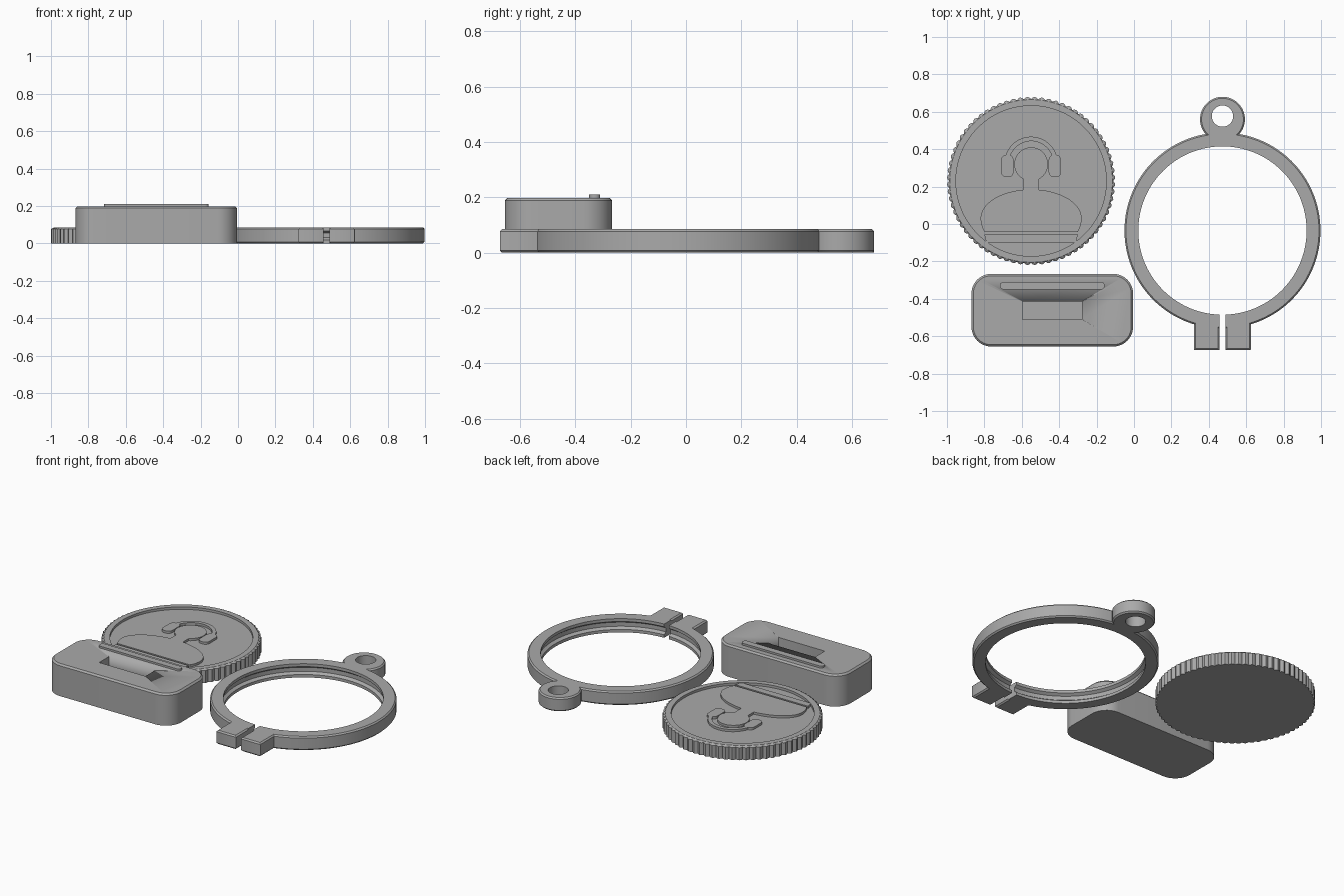
import bpy, bmesh
from math import sin, cos, pi, asin, sqrt, radians

if "Cube" in bpy.data.objects:
    bpy.data.objects.remove(bpy.data.objects["Cube"])

grey = bpy.data.materials.new("plain grey")
grey.use_nodes = True
grey.diffuse_color = (0.4, 0.4, 0.4, 1)
grey.node_tree.nodes["Principled BSDF"].inputs["Base Color"].default_value = (0.4, 0.4, 0.4, 1)


def loft(name, loops, ring=False, closed=True):
    """Skin a list of equal-length point loops; cap the ends unless they join up."""
    bm = bmesh.new()
    rows = [[bm.verts.new(p) for p in loop] for loop in loops]
    n = len(rows[0])
    pairs = list(zip(rows, rows[1:])) + ([(rows[-1], rows[0])] if ring else [])
    for a, b in pairs:
        for i in range(n if closed else n - 1):
            j = (i + 1) % n
            bm.faces.new((a[i], a[j], b[j], b[i]))
    if not ring:
        bm.faces.new(rows[0])
        bm.faces.new(rows[-1])
    if not closed:
        bm.faces.new([r[0] for r in rows])
        bm.faces.new([r[-1] for r in rows])
    bmesh.ops.recalc_face_normals(bm, faces=bm.faces)
    mesh = bpy.data.meshes.new(name)
    bm.to_mesh(mesh)
    bm.free()
    mesh.materials.append(grey)
    obj = bpy.data.objects.new(name, mesh)
    bpy.context.collection.objects.link(obj)
    bpy.ops.object.select_all(action="DESELECT")
    obj.select_set(True)
    bpy.context.view_layer.objects.active = obj
    bpy.ops.object.shade_smooth_by_angle(angle=radians(25))
    return obj


def at(outline, z):
    return [(x, y, z) for x, y in outline]


def circle(cx, cy, r, n=96):
    return [(cx + r * cos(2 * pi * i / n), cy + r * sin(2 * pi * i / n)) for i in range(n)]


def rounded(cx, cy, hx, hy, r, n=10):
    pts = []
    for q, (sx, sy) in enumerate([(1, 1), (-1, 1), (-1, -1), (1, -1)]):
        for i in range(n + 1):
            a = pi / 2 * (q + i / n)
            pts.append((cx + sx * (hx - r) + r * cos(a), cy + sy * (hy - r) + r * sin(a)))
    return pts


def prism(name, outline, z0, z1):
    return loft(name, [at(outline, z0), at(outline, z1)])


H = 0.085      # thickness of coin and ring
B = 0.008      # edge chamfer

# Coin: knurled edge, chamfered rim, recessed face
CX, CY, TEETH, STEPS = -0.55, 0.23, 72, 4
FLOOR, RELIEF = 0.07, 0.084
N = TEETH * STEPS


def knurl(r, depth):
    pts = []
    for i in range(N):
        a = 2 * pi * i / N
        k = r - depth + depth * abs(sin(TEETH * a / 2))
        pts.append((CX + k * cos(a), CY + k * sin(a)))
    return pts


loft("coin", [at(knurl(0.45, 0.012), 0), at(knurl(0.45, 0.012), H - B),
              at(circle(CX, CY, 0.435, N), H), at(circle(CX, CY, 0.402, N), H),
              at(circle(CX, CY, 0.402, N), FLOOR)])

# Bust relief: half outline from chest to crown, then mirrored
half = []
for i in range(25):
    a = -0.394 + (1.41 + 0.394) * i / 24
    half.append((0.27 * cos(a), 0.03 + (0.155 if a > 0 else 0.19) * sin(a)))
start = -pi / 2 + asin(0.043 / 0.09)
for i in range(25):
    a = start + (pi / 2 - start) * i / 24
    half.append((0.09 * cos(a), 0.32 + 0.09 * sin(a)))
bust = half + [(-x, y) for x, y in reversed(half[:-1])]
prism("bust_relief", [(CX + x, y) for x, y in bust], FLOOR - 0.01, RELIEF)

# Headset relief: band and two ear cups
arc = [pi * i / 32 for i in range(33)]
band = [(CX + 0.142 * cos(a), 0.325 + 0.142 * sin(a)) for a in arc]
band += [(CX + 0.118 * cos(a), 0.325 + 0.118 * sin(a)) for a in reversed(arc)]
prism("headset_band", band, FLOOR - 0.01, RELIEF)
for side, s in (("left", 1), ("right", -1)):
    prism("ear_cup_" + side, rounded(CX + s * 0.127, 0.31, 0.033, 0.06, 0.028),
          FLOOR - 0.01, RELIEF)

# Desk bar below the bust
prism("desk_bar", [(CX - 0.25, -0.055), (CX - 0.24, -0.098),
                   (CX + 0.24, -0.098), (CX + 0.25, -0.055)], FLOOR - 0.01, RELIEF)

# Split ring: grooved on the inside, with a parallel gap at the front
RX, RY, GAP = 0.473, -0.035, 0.0165
profile = [(0.524, B), (0.524, H - B), (0.524 - B, H), (0.45, H), (0.45, H - 0.018),
           (0.467, H - 0.03), (0.467, 0.03), (0.45, 0.018), (0.45, 0), (0.524 - B, 0)]
loops = []
for r, z in profile:
    a0 = asin(GAP / r)
    angles = [-pi / 2 + a0 + (2 * pi - 2 * a0) * i / 128 for i in range(129)]
    loops.append([(RX + r * cos(a), RY + r * sin(a), z) for a in angles])
loft("split_ring", loops, ring=True, closed=False)

# Clamp tabs either side of the gap
for side, s in (("left", 1), ("right", -1)):
    cx = RX + s * (GAP + 0.0675)
    big = rounded(cx, -0.595, 0.0675, 0.078, 0.002, 2)
    small = rounded(cx, -0.595, 0.0675 - B, 0.078 - B, 0.002, 2)
    loft("clamp_tab_" + side, [at(small, 0), at(big, B), at(big, H - B), at(small, H)])

# Hanging eyelet at the back, hole slightly off centre
outer, inner = circle(RX, 0.56, 0.12, 64), circle(RX, 0.577, 0.057, 64)
edge = circle(RX, 0.56, 0.12 - B, 64)
loft("eyelet", [at(edge, 0), at(outer, B), at(outer, H - B), at(edge, H),
                at(inner, H), at(inner, 0)], ring=True)

# Block stand with chamfered top edge
BX, BY, TOP = -0.437, -0.461, 0.198
wall = rounded(BX, BY, 0.432, 0.194, 0.105)
rim = rounded(BX, BY, 0.422, 0.184, 0.095)
block = loft("block", [at(wall, 0), at(wall, TOP - 0.01), at(rim, TOP)])

# Rectangular slot cut into the block
cutter = prism("slot_cutter", rounded(BX, -0.462, 0.159, 0.048, 0.002, 2), TOP - 0.06, TOP + 0.1)
cutter.hide_render = True
cutter.hide_viewport = True
cut = block.modifiers.new("slot", "BOOLEAN")
cut.operation = "DIFFERENCE"
cut.solver = "EXACT"
cut.object = cutter

# Raised rail along the back of the block
prism("rail", rounded(BX, -0.33, 0.28, 0.02, 0.019), TOP - 0.01, 0.21)
